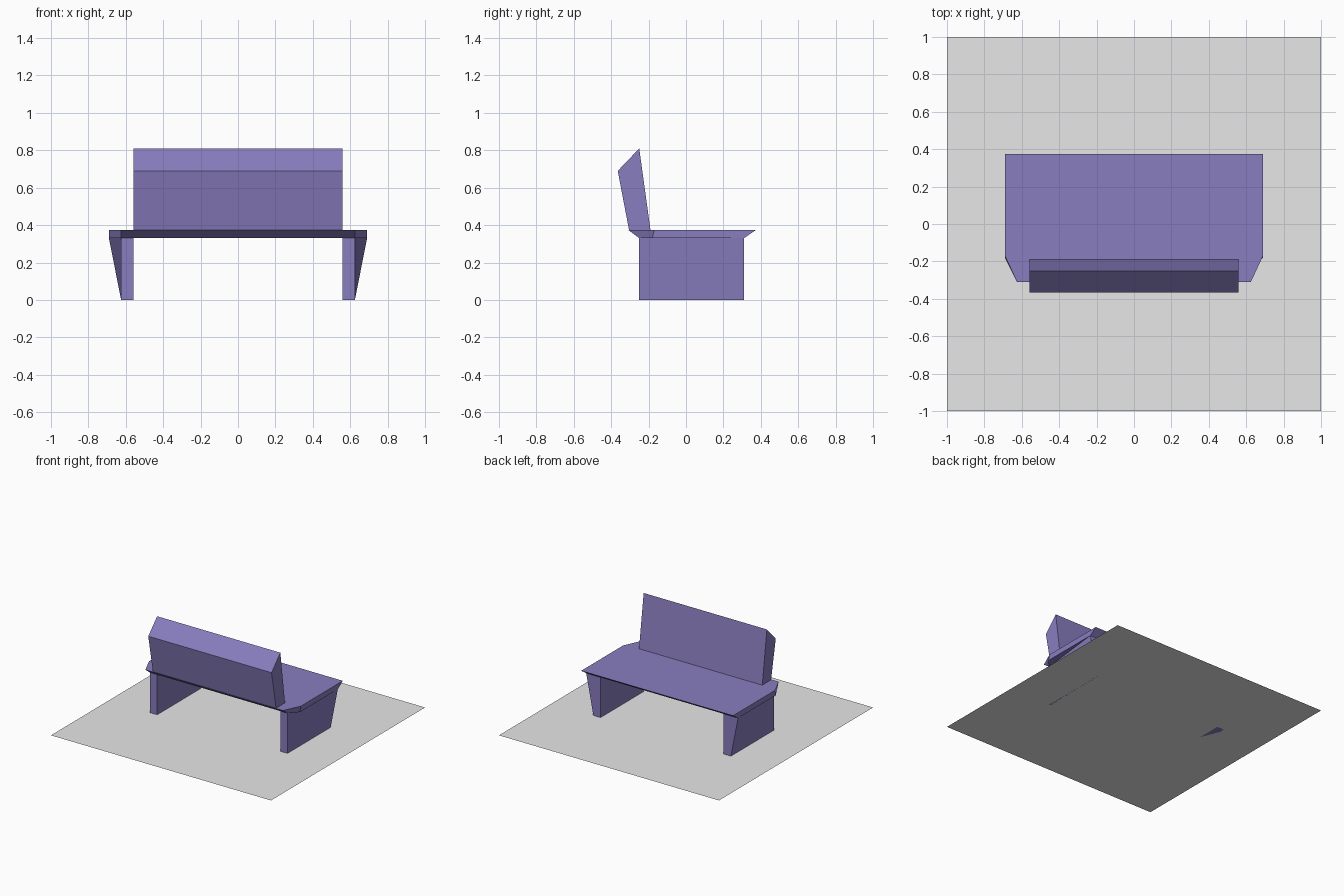
import bpy

cube = bpy.data.objects.get("Cube")
if cube:
    bpy.data.objects.remove(cube, do_unlink=True)


def make_material(name, rgb):
    mat = bpy.data.materials.new(name)
    mat.use_nodes = True
    color = (*rgb, 1.0)
    mat.diffuse_color = color
    mat.node_tree.nodes["Principled BSDF"].inputs["Base Color"].default_value = color
    return mat


purple = make_material("muted purple", (0.25, 0.205, 0.52))
grey = make_material("light grey", (0.8, 0.8, 0.8))


def add_object(name, verts, faces, mat):
    mesh = bpy.data.meshes.new(name)
    mesh.from_pydata(verts, [], faces)
    mesh.materials.append(mat)
    obj = bpy.data.objects.new(name, mesh)
    bpy.context.collection.objects.link(obj)
    return obj


def loft(name, lower, upper, mat):
    """Closed solid between two counter-clockwise loops of equal length."""
    n = len(lower)
    faces = [tuple(reversed(range(n))), tuple(range(n, 2 * n))]
    faces += [(i, (i + 1) % n, n + (i + 1) % n, n + i) for i in range(n)]
    return add_object(name, lower + upper, faces, mat)


SEAT_BOTTOM, SEAT_TOP = 0.33, 0.375
SIDE, CORNER, INNER = 0.69, 0.625, 0.56
LEG_FRONT, LEG_BACK = -0.25, 0.31


def seat_outline(front, chamfer, back, z):
    """Rectangle with the two front corners cut off."""
    half = [(CORNER, front, z), (SIDE, chamfer, z), (SIDE, back, z)]
    return half + [(-x, y, z) for x, y, z in reversed(half)]


# Ground sheet
add_object("ground", [(-1, -1, 0), (1, -1, 0), (1, 1, 0), (-1, 1, 0)],
           [(0, 1, 2, 3)], grey)

# Seat slab with undercut front and back edges
loft("seat",
     seat_outline(LEG_FRONT, -0.18, LEG_BACK, SEAT_BOTTOM),
     seat_outline(-0.31, -0.17, 0.375, SEAT_TOP), purple)

# Side panels, flaring outwards towards the top rear
for label, s in (("left", 1), ("right", -1)):
    foot, top = [
        [(s * INNER, LEG_FRONT, z), (s * CORNER, LEG_FRONT, z),
         (s * rear, LEG_BACK, z), (s * INNER, LEG_BACK, z)]
        for z, rear in ((0, CORNER), (SEAT_BOTTOM, SIDE))]
    if s < 0:
        foot.reverse()
        top.reverse()
    loft(label + "_leg_panel", foot, top, purple)

# Wedge-topped backrest, extruded across the seat
profile = [(-0.305, SEAT_TOP), (-0.19, SEAT_TOP), (-0.25, 0.81), (-0.365, 0.69)]
loft("backrest",
     [(-INNER, y, z) for y, z in profile],
     [(INNER, y, z) for y, z in profile], purple)
